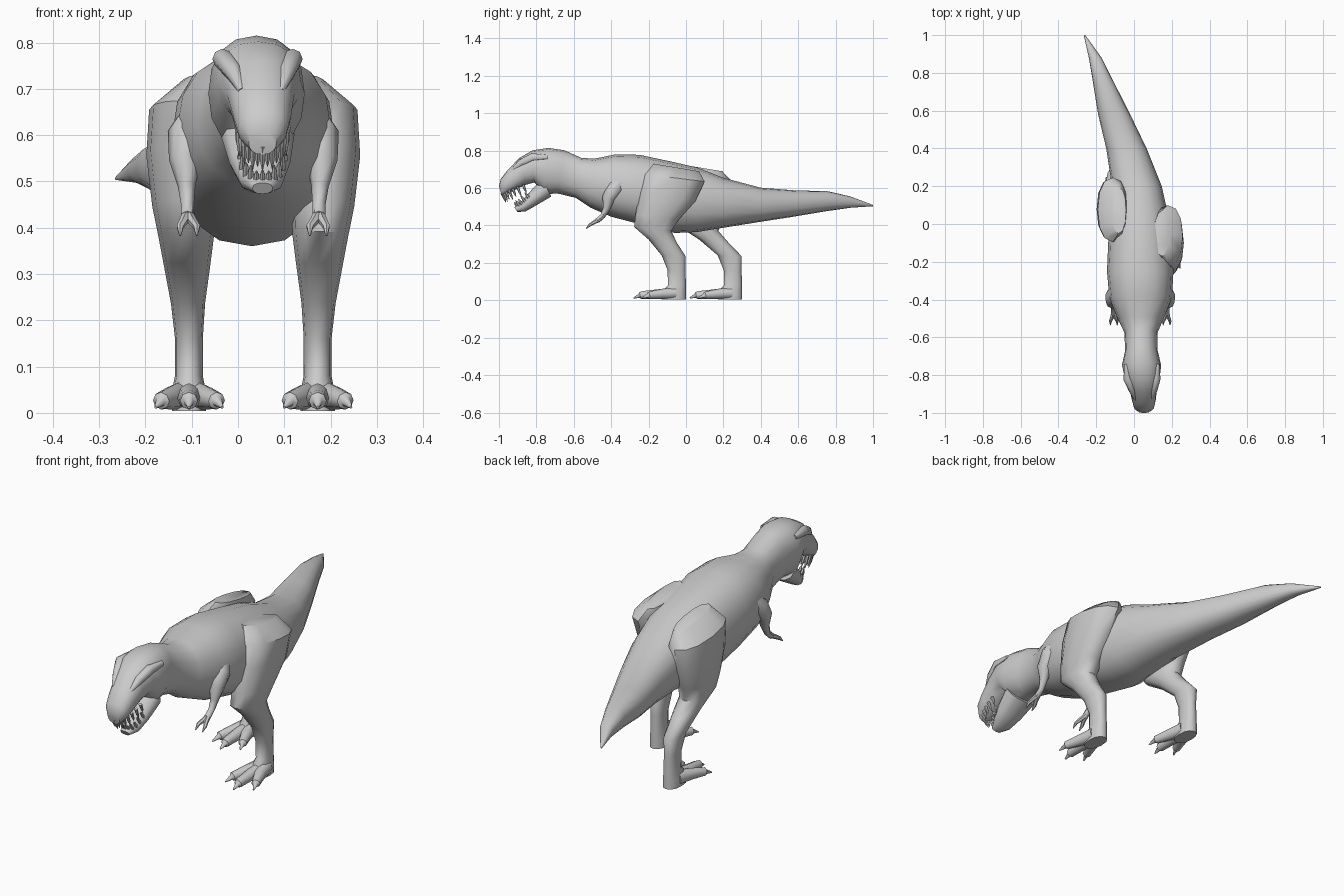
import bpy, bmesh, math
from mathutils import Vector

MID = 0.033  # centre line of the hips and chest


def skin(name, rings):
    """Bridge closed rings of points and cap both ends."""
    bm = bmesh.new()
    vs = [[bm.verts.new(p) for p in r] for r in rings]
    n = len(vs[0])
    for a, b in zip(vs, vs[1:]):
        for i in range(n):
            j = (i + 1) % n
            bm.faces.new((a[i], a[j], b[j], b[i]))
    bm.faces.new(vs[0])
    bm.faces.new(vs[-1])
    bmesh.ops.recalc_face_normals(bm, faces=bm.faces)
    me = bpy.data.meshes.new(name)
    bm.to_mesh(me)
    bm.free()
    ob = bpy.data.objects.new(name, me)
    bpy.context.collection.objects.link(ob)
    return ob


def loft(name, sections, n=14, e=0.88):
    """Section = y,z of one edge, y,z of the opposite edge, centre x, half width."""
    rings = []
    for y1, z1, y2, z2, cx, w in sections:
        ring = []
        for i in range(n):
            a = 2 * math.pi * i / n
            c = math.copysign(abs(math.cos(a)) ** e, math.cos(a))
            s = math.copysign(abs(math.sin(a)) ** e, math.sin(a))
            ring.append((cx + w * c, (y1 + y2) / 2 + s * (y1 - y2) / 2,
                         (z1 + z2) / 2 + s * (z1 - z2) / 2))
        rings.append(ring)
    return skin(name, rings)


def tube(name, path, n=8):
    """Path of x, y, z, radius."""
    pts = [Vector(p[:3]) for p in path]
    rings = []
    for k, p in enumerate(path):
        d = (pts[min(k + 1, len(pts) - 1)] - pts[max(k - 1, 0)]).normalized()
        u = d.cross(Vector((1, 0, 0))).normalized()
        v = d.cross(u)
        rings.append([pts[k] + p[3] * (math.cos(t) * u + math.sin(t) * v)
                      for t in (2 * math.pi * i / n for i in range(n))])
    return skin(name, rings)


# Body from tail tip through neck to snout
loft("body", [
    (1.0, .510, 1.0, .503, -.262, .004),
    (.88, .555, .88, .495, -.205, .034),
    (.76, .583, .76, .478, -.165, .054),
    (.58, .588, .58, .448, -.105, .085),
    (.40, .602, .40, .420, -.040, .107),
    (.20, .655, .20, .388, .015, .132),
    (.06, .710, .06, .365, .028, .150),
    (-.07, .740, -.06, .360, .030, .165),
    (-.25, .778, -.25, .408, .033, .176),
    (-.38, .780, -.40, .447, .035, .166),
    (-.49, .757, -.51, .495, .035, .122),
    (-.56, .762, -.59, .548, .037, .088),
    (-.65, .802, -.69, .572, .039, .086),
    (-.735, .815, -.76, .565, .040, .104),
    (-.82, .802, -.81, .630, .044, .092),
    (-.89, .762, -.855, .618, .049, .073),
    (-.955, .695, -.91, .592, .052, .063),
    (-.99, .650, -.955, .570, .053, .053),
    (-1.0, .610, -.985, .558, .053, .030)], 16)

# Lower jaw
loft("lower_jaw", [
    (-.77, .650, -.72, .555, .042, .080),
    (-.84, .575, -.80, .508, .047, .066),
    (-.88, .528, -.86, .474, .051, .047),
    (-.917, .497, -.902, .473, .053, .022)], 12)


# Teeth along both jaws
def teeth(name, count, corner, front, half, direction, length):
    d = Vector(direction).normalized()
    for i in range(count):
        a = math.radians(-80 + 160 * i / (count - 1))
        f = math.cos(a) ** 0.8
        p = Vector((.053 + half * math.sin(a),
                    corner[0] + f * (front[0] - corner[0]),
                    corner[1] + f * (front[1] - corner[1])))
        size = length * (0.8 + 0.2 * (i % 2))
        tube(name, [(*(p - d * .012), .008), (*(p + d * size * .5), .006),
                    (*(p + d * size), .001)], 6)


teeth("upper_tooth", 15, (-.83, .622), (-.98, .565), .054, (0, .38, -.92), .045)
teeth("lower_tooth", 11, (-.83, .575), (-.902, .502), .048, (0, -.6, .8), .03)

for side, tag in ((1, "right"), (-1, "left")):

    def X(dx):
        return MID + side * dx

    def shift(z):
        """The left leg stands further back than the right one."""
        if side > 0:
            return 0
        return .30 - .18 * min(max((z - .25) / .45, 0), 1)

    # Brow ridge and cheek
    tube(tag + "_brow", [(.042 + side * .082, -.74, .765, .012),
                         (.042 + side * .076, -.82, .765, .022),
                         (.048 + side * .056, -.88, .735, .020),
                         (.050 + side * .042, -.93, .695, .008)])

    # Leg: thigh, shin and ankle
    leg = [(-.17, .730, .07, .690, .115, .040),
           (-.225, .675, .10, .635, .145, .080),
           (-.25, .58, .05, .53, .155, .076),
           (-.27, .46, -.04, .43, .150, .068),
           (-.277, .392, -.078, .37, .145, .060),
           (-.20, .325, -.05, .31, .143, .050),
           (-.13, .24, -.002, .235, .141, .037),
           (-.098, .16, -.003, .16, .139, .030),
           (-.097, .08, 0, .08, .139, .030),
           (-.125, .052, 0, .04, .139, .037),
           (-.130, .004, 0, .004, .139, .037)]
    loft(tag + "_leg", [(a + shift(b), b, c + shift(d), d, X(dx), w)
                        for a, b, c, d, dx, w in leg], 12)

    # Toes with claws
    o = shift(0)
    for t, reach in ((-1, -.235), (0, -.28), (1, -.235)):
        cx = X(.139)
        tube(tag + "_toe", [(cx + t * .012, -.06 + o, .038, .032),
                            (cx + t * .032, -.13 + o, .034, .027),
                            (cx + t * .052, reach + .055 + o, .029, .021),
                            (cx + t * .060, reach + .035 + o, .026, .019),
                            (cx + t * .062, reach + .030 + o, .024, .011),
                            (cx + t * .072, reach + o, .012, .003)])

    # Small arm with two fingers
    tube(tag + "_arm", [(X(.115), -.33, .655, .035), (X(.140), -.38, .60, .046),
                        (X(.148), -.415, .545, .034), (X(.144), -.425, .49, .019),
                        (X(.142), -.445, .450, .014), (X(.142), -.475, .425, .014)])
    for dx in (.122, .158):
        tube(tag + "_finger", [(X(.142), -.462, .432, .012),
                               (X((.142 + dx) / 2), -.495, .415, .010),
                               (X(dx), -.515, .402, .008), (X(dx), -.535, .383, .002)], 6)

# Smooth shading on everything
for ob in bpy.context.scene.objects:
    ob.select_set(True)
    bpy.context.view_layer.objects.active = ob
bpy.ops.object.shade_smooth_by_angle(angle=math.radians(45))
